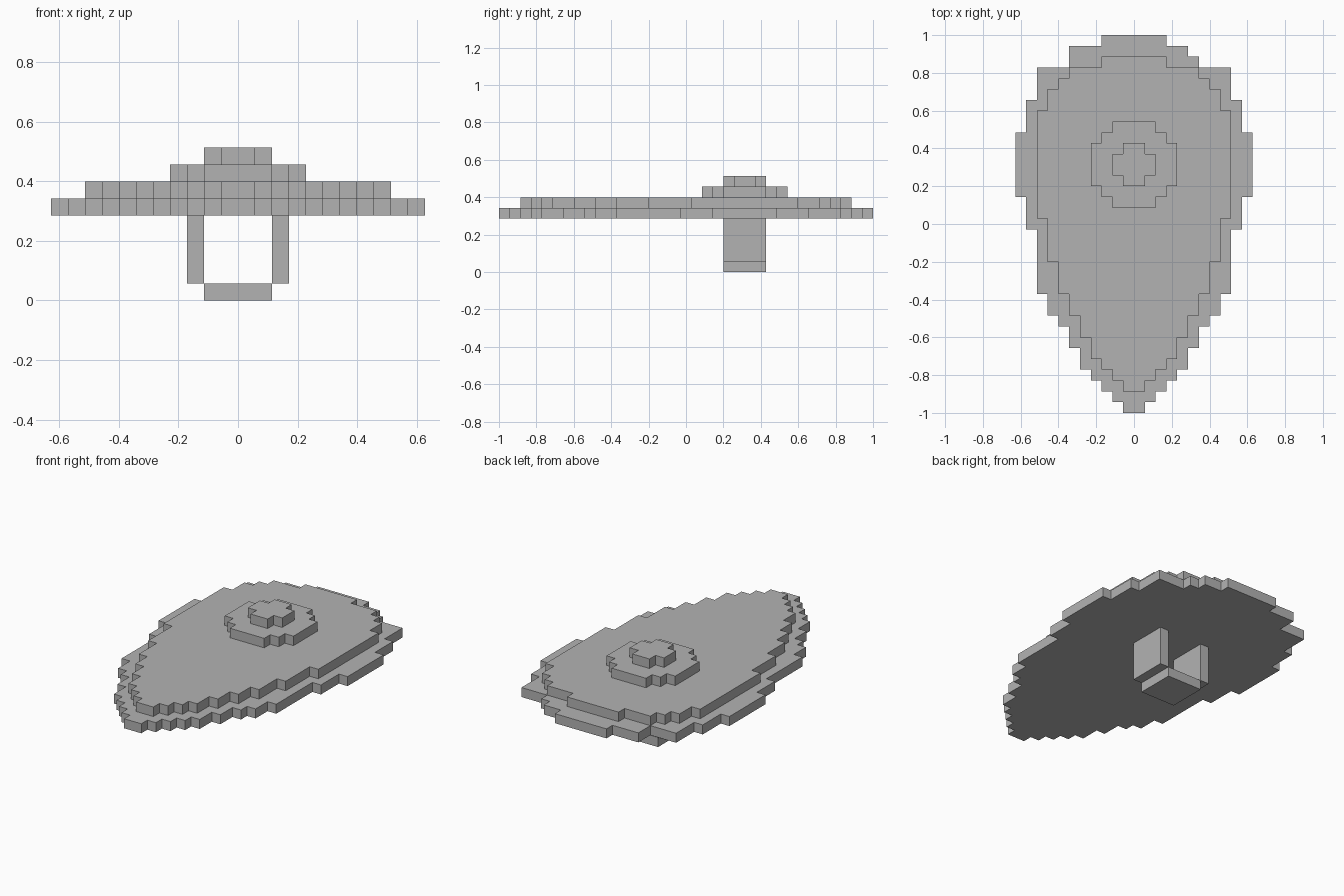
import bpy
import bmesh

V = 2 / 35            # size of one block
HANDLE_TOP = 5        # blocks from the ground to the shield's back

if "Cube" in bpy.data.objects:
    bpy.data.objects.remove(bpy.data.objects["Cube"], do_unlink=True)

grey = bpy.data.materials.new("plain grey")
grey.use_nodes = True
colour = (0.45, 0.45, 0.45, 1)
grey.diffuse_color = colour
grey.node_tree.nodes["Principled BSDF"].inputs["Base Color"].default_value = colour


def finish(name, bm):
    bmesh.ops.recalc_face_normals(bm, faces=bm.faces)
    mesh = bpy.data.meshes.new(name)
    bm.to_mesh(mesh)
    bm.free()
    mesh.materials.append(grey)
    obj = bpy.data.objects.new(name, mesh)
    bpy.context.collection.objects.link(obj)
    return obj


def stepped_plate(name, start_row, level, runs):
    """One block thick plate; each run is (row count, left half, right half)."""
    right, left = [], []
    row = start_row
    for count, half, *other in runs:
        r = other[0] if other else half
        right += [(r, row), (r, row + count)]
        left += [(-half, row), (-half, row + count)]
        row += count
    outline = dict.fromkeys(right + left[::-1])
    bm = bmesh.new()
    face = bm.faces.new([bm.verts.new((x * V, y * V - 1, level * V)) for x, y in outline])
    top = bmesh.ops.extrude_face_region(bm, geom=[face])["geom"]
    bmesh.ops.translate(bm, vec=(0, 0, V),
                        verts=[g for g in top if isinstance(g, bmesh.types.BMVert)])
    return finish(name, bm)


def block(name, x, z):
    """Box spanning the given block ranges, as deep as the handle."""
    bm = bmesh.new()
    bmesh.ops.create_cube(bm, size=1)
    for v in bm.verts:
        v.co = (x[v.co.x > 0] * V, (25 if v.co.y > 0 else 21) * V - 1, z[v.co.z > 0] * V)
    return finish(name, bm)


# Shield body: wide back plate and smaller front plate
stepped_plate("shield_rim", 0, HANDLE_TOP, [
    (1, 1), (1, 2), (1, 3), (1, 4), (2, 5), (2, 6), (1, 7), (2, 8), (6, 9),
    (3, 10), (6, 11), (3, 10), (3, 9), (1, 6), (1, 6, 5), (1, 3)])
stepped_plate("shield_face", 2, HANDLE_TOP + 1, [
    (1, 1), (1, 2), (1, 3), (2, 4), (2, 5), (2, 6), (3, 7), (4, 8),
    (10, 9), (2, 8), (1, 7), (1, 6), (1, 3)])

# Raised boss in two steps
stepped_plate("boss_base", 19, HANDLE_TOP + 2, [(1, 2), (1, 3), (4, 4), (1, 3), (1, 2)])
stepped_plate("boss_tip", 21, HANDLE_TOP + 3, [(1, 1), (2, 2), (1, 1)])

# Handle underneath
block("handle_grip", (-2, 2), (0, 1))
block("handle_post_left", (2, 3), (1, HANDLE_TOP))
block("handle_post_right", (-3, -2), (1, HANDLE_TOP))
